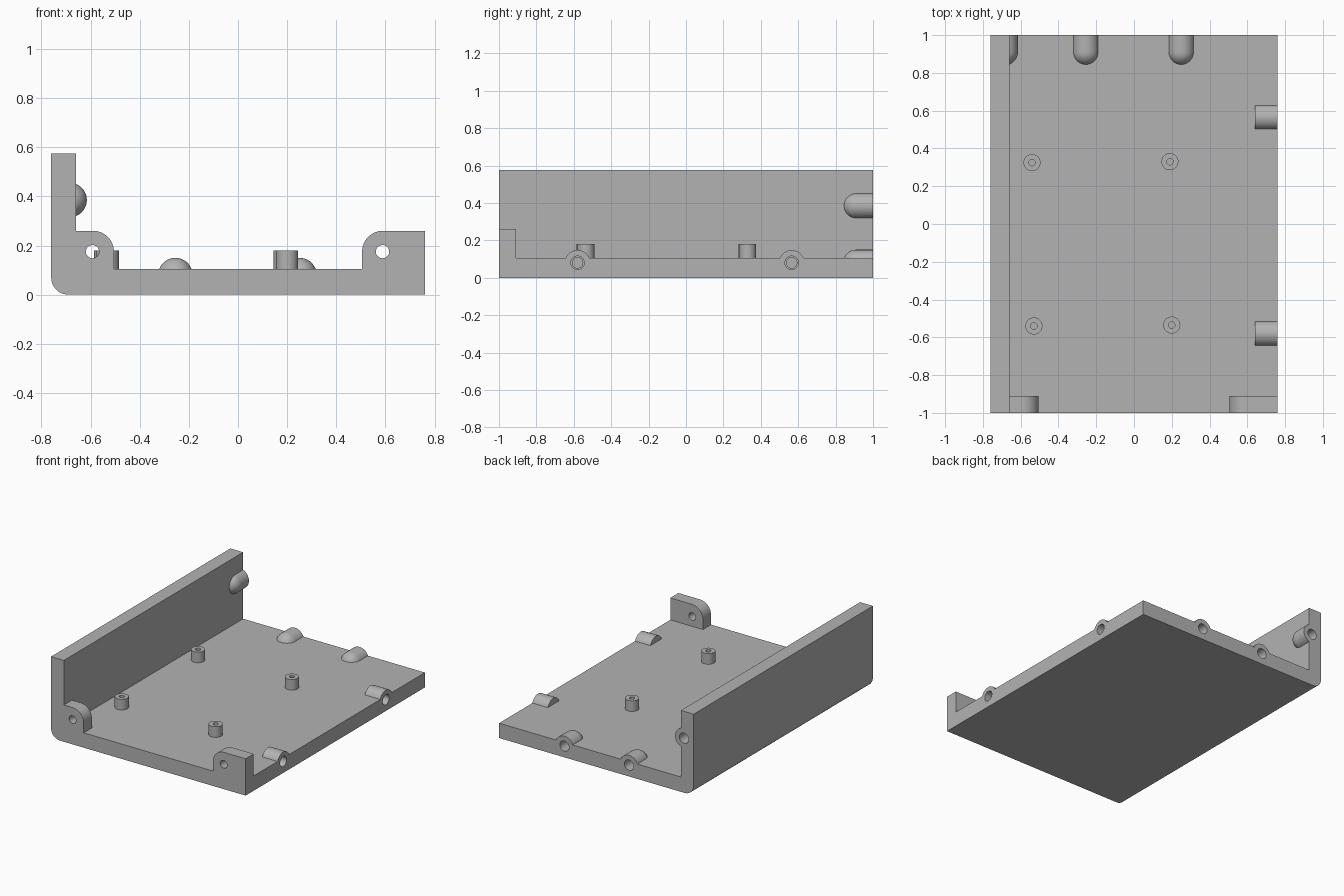
import bpy, bmesh, math
from mathutils import Matrix, Vector

cube = bpy.data.objects.get("Cube")
if cube:
    bpy.data.objects.remove(cube, do_unlink=True)

GREY = (0.45, 0.45, 0.45, 1)
mat = bpy.data.materials.new("plain grey")
mat.use_nodes = True
mat.diffuse_color = GREY
mat.node_tree.nodes["Principled BSDF"].inputs["Base Color"].default_value = GREY

UP = Matrix()
BACK = Matrix.Rotation(-math.pi / 2, 4, 'X')    # local z points to +y
SIDE = Matrix.Rotation(math.pi / 2, 4, 'Y')     # local z points to +x


def make(name, bm):
    bmesh.ops.recalc_face_normals(bm, faces=bm.faces)
    mesh = bpy.data.meshes.new(name)
    bm.to_mesh(mesh)
    bm.free()
    mesh.materials.append(mat)
    ob = bpy.data.objects.new(name, mesh)
    bpy.context.collection.objects.link(ob)
    return ob


def arc(cx, cz, r, start, end, steps=12):
    angles = [math.radians(start + (end - start) * i / steps) for i in range(steps + 1)]
    return [(cx + r * math.cos(a), cz + r * math.sin(a)) for a in angles]


def extrude(name, outline, y0, y1):
    """Solid from an x-z outline, stretched along y."""
    bm = bmesh.new()
    face = bm.faces.new([bm.verts.new((x, y0, z)) for x, z in outline])
    out = bmesh.ops.extrude_face_region(bm, geom=[face])["geom"]
    moved = [v for v in out if isinstance(v, bmesh.types.BMVert)]
    bmesh.ops.translate(bm, verts=moved, vec=(0, y1 - y0, 0))
    return make(name, bm)


def lathe(name, profile, place, turn=UP):
    """Solid of revolution from (radius, height) points."""
    bm = bmesh.new()
    vs = [bm.verts.new((r, 0, h)) for r, h in profile]
    es = [bm.edges.new(pair) for pair in zip(vs, vs[1:])]
    bmesh.ops.spin(bm, geom=vs + es, cent=(0, 0, 0), axis=(0, 0, 1),
                   angle=2 * math.pi, steps=48)
    bmesh.ops.remove_doubles(bm, verts=bm.verts, dist=1e-5)
    bm.transform(Matrix.Translation(Vector(place)) @ turn)
    return make(name, bm)


def combine(body, tool, operation):
    mod = body.modifiers.new(tool.name, 'BOOLEAN')
    mod.object, mod.operation, mod.solver = tool, operation, 'EXACT'
    bpy.context.view_layer.objects.active = body
    bpy.ops.object.modifier_apply(modifier=mod.name)
    bpy.data.objects.remove(tool, do_unlink=True)


# Floor plate and side wall
W, WALL, FLOOR, TOP = 0.76, -0.66, 0.105, 0.575
shell = extrude("case_shell", [(W, 0), (W, FLOOR), (WALL, FLOOR), (WALL, TOP), (-W, TOP)]
                + arc(-W + 0.07, 0.07, 0.07, 180, 270), -1, 1)

# Front mounting ears
left_ear = [(-0.7, 0.05), (-0.505, 0.05)] + arc(-0.59, 0.175, 0.085, 0, 90) + [(-0.7, 0.26)]
right_ear = [(W, 0.05), (W, 0.26)] + arc(0.59, 0.175, 0.085, 90, 180) + [(0.505, 0.05)]
for outline in (left_ear, right_ear):
    combine(shell, extrude("front_ear", outline, -1, -0.91), 'UNION')

# Screw bosses: round-ended at the back, flat-ended at the side
R = 0.07
round_boss = [(r, h) for r, h in arc(0, -0.09, R, -90, 0)] + [(R, 0), (0, 0)]
round_boss[0] = (0, -0.09 - R)
flat_boss = [(0, -0.12), (R - 0.002, -0.12), (R - 0.002, 0), (0, 0)]
back_spots = [(-0.685, 1, 0.385), (-0.255, 1, 0.08), (0.25, 1, 0.08)]
side_spots = [(W, -0.58, 0.08), (W, 0.565, 0.08)]
for spot in back_spots:
    combine(shell, lathe("back_boss", round_boss, spot, BACK), 'UNION')
for spot in side_spots:
    combine(shell, lathe("side_boss", flat_boss, spot, SIDE), 'UNION')

# Board standoffs
posts = [(-0.54, 0.325), (0.19, 0.33), (-0.53, -0.54), (0.2, -0.535)]
for x, y in posts:
    combine(shell, lathe("standoff", [(0, 0.06), (0.045, 0.06), (0.045, 0.18), (0, 0.18)],
                         (x, y, 0)), 'UNION')
    combine(shell, lathe("standoff_bore", [(0, 0.11), (0.017, 0.11), (0.017, 0.2), (0, 0.2)],
                         (x, y, 0)), 'DIFFERENCE')

# Stepped screw bores and ear holes
bore = [(0, -0.11), (0.028, -0.11), (0.028, -0.09), (0.036, -0.09), (0.036, 0.02), (0, 0.02)]
for spots, turn in ((back_spots, BACK), (side_spots, SIDE)):
    for spot in spots:
        combine(shell, lathe("screw_bore", bore, spot, turn), 'DIFFERENCE')
hole = [(0, -0.02), (0.027, -0.02), (0.027, 0.12), (0, 0.12)]
for x in (-0.592, 0.588):
    combine(shell, lathe("ear_hole", hole, (x, -1, 0.175), BACK), 'DIFFERENCE')

# Smooth the round parts, keep the edges crisp
bpy.ops.object.select_all(action='DESELECT')
shell.select_set(True)
bpy.context.view_layer.objects.active = shell
bpy.ops.object.shade_smooth_by_angle(angle=math.radians(30))
